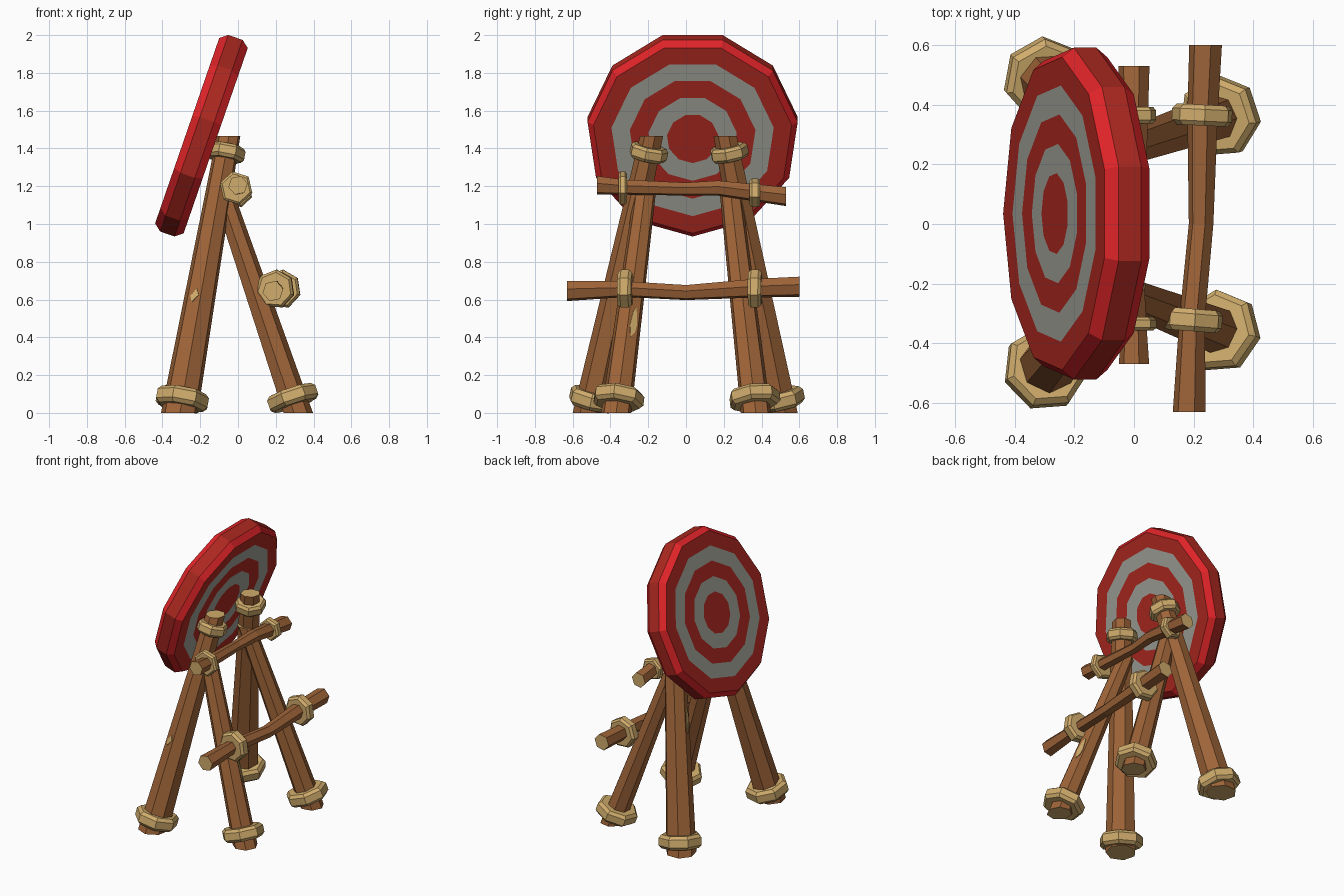
import bpy, bmesh, math
from mathutils import Vector as V

if "Cube" in bpy.data.objects:
    bpy.data.objects.remove(bpy.data.objects["Cube"])


def srgb(r, g, b):
    f = lambda c: (c / 255 / 12.92) if c < 10 else ((c / 255 + 0.055) / 1.055) ** 2.4
    return (f(r), f(g), f(b), 1)


def material(name, *rgb):
    m = bpy.data.materials.new(name)
    m.diffuse_color = srgb(*rgb)
    m.use_nodes = True
    m.node_tree.nodes["Principled BSDF"].inputs["Base Color"].default_value = m.diffuse_color
    return m


WOOD = material("brown wood", 158, 100, 56)
TAN = material("pale tan", 208, 172, 108)
RED = material("target red", 172, 40, 32)
BRIGHT = material("bright red edge", 224, 36, 40)
GREY = material("target grey", 158, 160, 150)


def loft(name, centers, radii, sides, e1, e2, mats, bands, cap, phase=0.0):
    """Stack polygon sections in the plane e1/e2 and skin them; returns the sections."""
    bm = bmesh.new()
    rings = []
    for c, r in zip(centers, radii):
        ring = []
        for i in range(sides):
            a = phase + math.tau * i / sides
            ring.append(bm.verts.new(V(c) + e1 * (r * math.cos(a)) + e2 * (r * math.sin(a))))
        rings.append(ring)
    for k in range(len(rings) - 1):
        for i in range(sides):
            j = (i + 1) % sides
            f = bm.faces.new((rings[k][i], rings[k][j], rings[k + 1][j], rings[k + 1][i]))
            f.material_index = bands[k]
    for ring in (rings[0], rings[-1]):
        bm.faces.new(ring).material_index = cap
    bmesh.ops.recalc_face_normals(bm, faces=bm.faces)
    coords = [[v.co.copy() for v in ring] for ring in rings]
    save(name, bm, mats)
    return coords


def save(name, bm, mats):
    me = bpy.data.meshes.new(name)
    bm.to_mesh(me)
    bm.free()
    for m in mats:
        me.materials.append(m)
    bpy.context.collection.objects.link(bpy.data.objects.new(name, me))


def collar(name, center, axis, radius, height, sides=7, phase=0.3):
    """Chamfered band wrapped around a pole."""
    n = V(axis).normalized()
    e1 = n.cross(V((0, 1, 0)) if abs(n.z) > 0.5 else V((0, 0, 1))).normalized()
    e2 = n.cross(e1)
    offs = [-0.5, -0.28, 0.28, 0.5]
    loft(name, [V(center) + n * (o * height) for o in offs],
         [radius * s for s in (0.86, 1, 1, 0.86)], sides, e1, e2, [TAN], [0] * 3, 0, phase)


def chip(name, rings, axis_mid, facing, t0, t1):
    """Thin pale scar lying on the pole side that best matches a direction."""
    a, b = rings[0], rings[-1]
    n = len(a)
    c = sum(a, V()) / n
    k = max(range(n), key=lambda i: ((a[i] + a[(i + 1) % n]) / 2 - c).dot(V(facing)))
    j = (k + 1) % n
    at = lambda u, t: a[k].lerp(a[j], u).lerp(b[k].lerp(b[j], u), t)
    tm = t0 + (t1 - t0) * axis_mid
    pts = [at(.4, t0), at(.75, t0 + .02), at(.85, tm), at(.6, t1), at(.35, t1 - .02), at(.2, tm)]
    nor = (a[j] - a[k]).cross(b[k] - a[k]).normalized()
    if nor.dot(V(facing)) < 0:
        nor = -nor
    bm = bmesh.new()
    lo = [bm.verts.new(p - nor * 0.002) for p in pts]
    hi = [bm.verts.new(p + nor * 0.004) for p in pts]
    bm.faces.new(hi)
    bm.faces.new(lo)
    for i in range(6):
        q = (i + 1) % 6
        bm.faces.new((lo[i], lo[q], hi[q], hi[i]))
    bmesh.ops.recalc_face_normals(bm, faces=bm.faces)
    save(name, bm, [TAN])


X, Y, Z = V((1, 0, 0)), V((0, 1, 0)), V((0, 0, 1))

# Tilted eleven-sided target board, rings painted on both faces
up, nrm = V((0.327, 0, 0.945)), V((0.945, 0, -0.327))
mid = V((-0.19, 0.035, 1.478))
half_r = [0.137, 0.236, 0.336, 0.434, 0.53, 0.562]
half_n = [-0.08] * 5 + [-0.04]
board_r = half_r + half_r[::-1]
board_n = half_n + [-n for n in half_n[::-1]]
half_b = [2, 0, 2, 0, 1]
loft("target_board", [mid + nrm * n for n in board_n], board_r, 11, -up, Y,
     [RED, BRIGHT, GREY], half_b + [0] + half_b[::-1], 0)

# Four splayed legs with foot collars, front pair also with top collars
for side, s in (("left", -1), ("right", 1)):
    a, b = V((-0.31, 0.5 * s, 0)), V((-0.05, 0.195 * s + 0.015, 1.465))
    front = loft("front_leg_" + side, [a, a.lerp(b, .5), b], [0.1, 0.082, 0.064],
                 7, X, Y, [WOOD, TAN], [0, 0], 1, 0.25)
    collar("front_foot_collar_" + side, a.lerp(b, 0.05), b - a, 0.142, 0.09)
    collar("front_top_collar_" + side, a.lerp(b, 0.94), b - a, 0.104, 0.075)

    c, d = V((0.315, 0.37 * s, 0)), V((-0.10, 0.22 * s + 0.01, 1.22))
    rear = loft("rear_leg_" + side, [c, c.lerp(d, .5), d], [0.082, 0.07, 0.058],
                7, X, Y, [WOOD, TAN], [0, 0], 1, 0.0)
    collar("rear_foot_collar_" + side, c.lerp(d, 0.065), d - c, 0.138, 0.085)
    # Bare-wood scars
    if s < 0:
        chip("front_leg_scar", front, 0.5, (-0.3, -1, 0), 0.40, 0.45)
        chip("rear_leg_scar", rear, 0.4, (1, 0, 0), 0.33, 0.46)
    else:
        chip("front_leg_outer_scar", front, 0.5, (-1, 0.2, 0), 0.52, 0.63)

# Two slightly crooked crossbars with pale cut ends
bars = {
    "upper_crossbar": ([(0, -.47, 1.205), (0, -.33, 1.195), (-.01, 0, 1.185),
                        (0, .17, 1.19), (0, .53, 1.145)], [.052, .042, .036, .042, .053]),
    "lower_crossbar": ([(.185, -.63, .645), (.195, -.32, .655), (.225, 0, .637),
                        (.23, .365, .66), (.24, .6, .668)], [.056, .044, .042, .052, .056]),
}
for name, (pts, radii) in bars.items():
    loft(name, pts, radii, 6, X, Z, [WOOD, TAN], [0] * 4, 1, 0.2)
collar("upper_bar_collar_left", (-.01, -.335, 1.19), Y, 0.09, 0.045, 6)
collar("upper_bar_collar_right", (0, .365, 1.165), Y, 0.078, 0.055, 6)
collar("lower_bar_collar_left", (.197, -.322, .655), (0.08, 1, 0), 0.104, 0.075, 7)
collar("lower_bar_collar_right", (.23, .365, .655), (0.05, 1, 0), 0.104, 0.07, 7)
